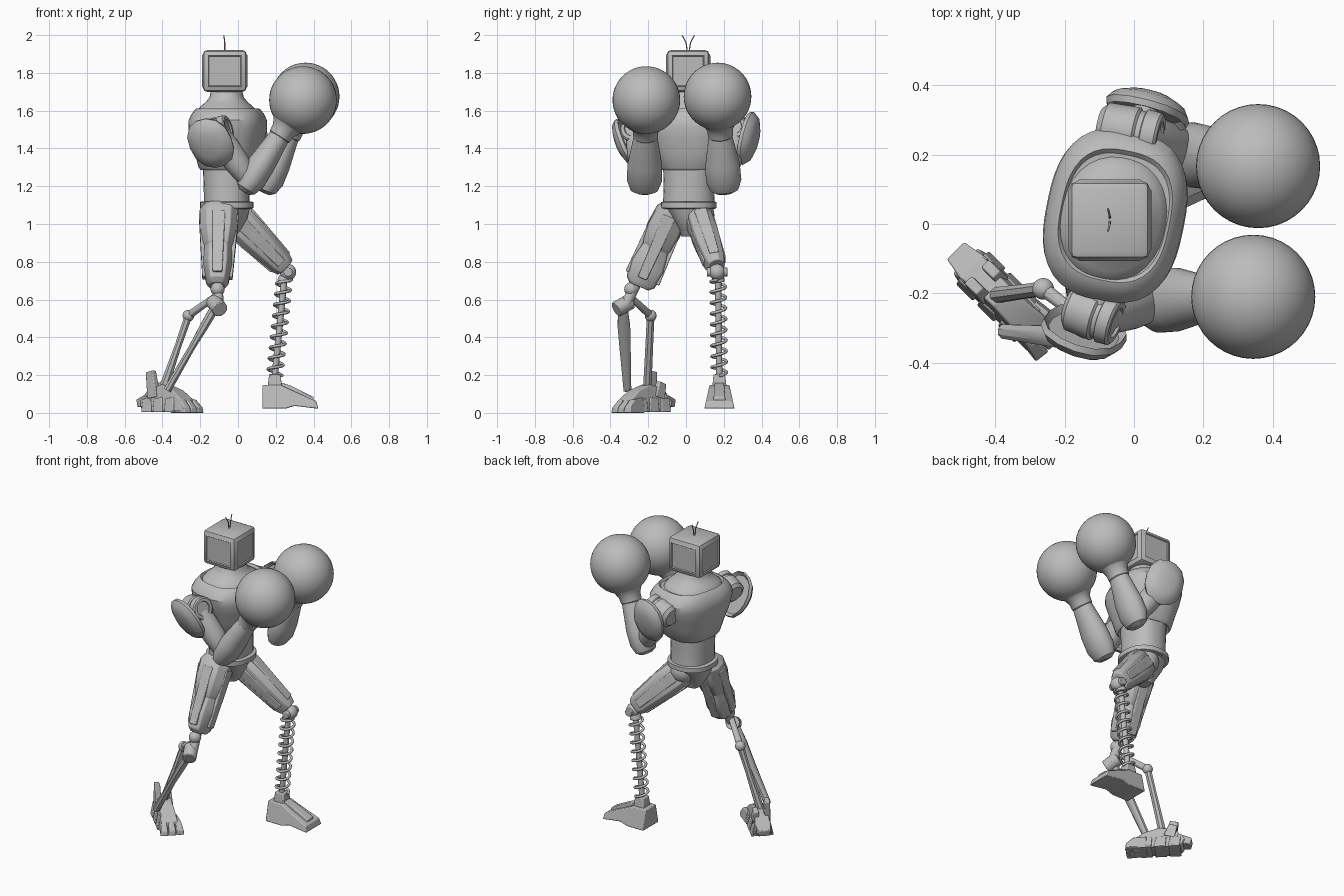
import bpy, bmesh, math
from mathutils import Vector, Matrix

if "Cube" in bpy.data.objects:
    bpy.data.objects.remove(bpy.data.objects["Cube"])

GREY = (0.5, 0.5, 0.5, 1)
metal = bpy.data.materials.new("plain_grey")
metal.use_nodes = True
metal.diffuse_color = GREY
metal.node_tree.nodes["Principled BSDF"].inputs["Base Color"].default_value = GREY


def finish(name, bm, bevel=0):
    bmesh.ops.recalc_face_normals(bm, faces=bm.faces)
    me = bpy.data.meshes.new(name)
    bm.to_mesh(me)
    bm.free()
    me.materials.append(metal)
    ob = bpy.data.objects.new(name, me)
    bpy.context.collection.objects.link(ob)
    if bevel:
        mod = ob.modifiers.new("bevel", "BEVEL")
        mod.width, mod.segments = bevel, 2
    bpy.ops.object.select_all(action="DESELECT")
    ob.select_set(True)
    bpy.context.view_layer.objects.active = ob
    bpy.ops.object.shade_smooth_by_angle(angle=math.radians(32))
    return ob


def frame(p0, p1, ref):
    w = (Vector(p1) - Vector(p0)).normalized()
    u = Vector(ref)
    u = (u - w * u.dot(w)).normalized()
    return u, w.cross(u), w


def loft(name, p0, p1, rings, sides=32, ref=(1, 0, 0), power=2, bevel=0):
    """Skin rings (t, half width along ref, half width across) from p0 to p1."""
    u, v, w = frame(p0, p1, ref)
    a, b = Vector(p0), Vector(p1)
    bm = bmesh.new()
    rows = []
    for t, ru, rv in rings:
        row = []
        for i in range(sides):
            ang = math.tau * (i + 0.5) / sides
            c, s = math.cos(ang), math.sin(ang)
            k = (abs(c) ** power + abs(s) ** power) ** (-1 / power)
            row.append(bm.verts.new(a.lerp(b, t) + u * ru * c * k + v * rv * s * k))
        rows.append(row)
    for lo, hi in zip(rows, rows[1:]):
        for i in range(sides):
            j = (i + 1) % sides
            bm.faces.new((lo[i], lo[j], hi[j], hi[i]))
    bm.faces.new(rows[0])
    bm.faces.new(rows[-1])
    return finish(name, bm, bevel)


def bar(name, p0, p1, hu, hv, ref=(1, 0, 0), taper=1, bevel=0.005):
    k = math.sqrt(2)
    return loft(name, p0, p1, [(0, hu * k, hv * k), (1, hu * k * taper, hv * k * taper)],
                4, ref, 2, bevel)


def rod(name, p0, p1, r0, r1, ref=(1, 0, 0), sides=20, bevel=0.004):
    return loft(name, p0, p1, [(0, r0, r0), (1, r1, r1)], sides, ref, 2, bevel)


def ball(name, loc, r):
    bm = bmesh.new()
    bmesh.ops.create_uvsphere(bm, u_segments=40, v_segments=24, radius=r,
                              matrix=Matrix.Translation(loc))
    return finish(name, bm)


def prism(name, profile, half, loc, yaw, top=0.6, bevel=0.005):
    """Side profile pulled sideways and narrowed towards its top."""
    bm = bmesh.new()
    height = max(z for x, z in profile)
    sides = []
    for s in (-1, 1):
        sides.append([bm.verts.new((x, s * half * (1 - (1 - top) * z / height), z))
                      for x, z in profile])
    n = len(profile)
    for i in range(n):
        j = (i + 1) % n
        bm.faces.new((sides[0][i], sides[0][j], sides[1][j], sides[1][i]))
    for s in sides:
        bm.faces.new(s)
    ob = finish(name, bm, bevel)
    ob.location, ob.rotation_euler.z = loc, yaw
    return ob


def tube(name, pts, r):
    cu = bpy.data.curves.new(name, "CURVE")
    cu.dimensions, cu.bevel_depth, cu.bevel_resolution = "3D", r, 2
    cu.use_fill_caps = True
    sp = cu.splines.new("POLY")
    sp.points.add(len(pts) - 1)
    for p, q in zip(sp.points, pts):
        p.co = (*q, 1)
    cu.materials.append(metal)
    ob = bpy.data.objects.new(name, cu)
    bpy.context.collection.objects.link(ob)


def stack(name, rings, centre=(-0.06, 0.015), **kw):
    """Upright body section; rings are (height, depth, width)."""
    lo, hi = rings[0][0], rings[-1][0]
    return loft(name, (*centre, lo), (*centre, hi),
                [((z - lo) / (hi - lo), a, b) for z, a, b in rings], **kw)


# Head: chamfered box with a shallow stepped panel on each side
bm = bmesh.new()
bmesh.ops.create_cube(bm, size=1, matrix=Matrix.Translation((-0.07, 0.011, 1.81))
                      @ Matrix.Diagonal((0.23, 0.224, 0.22, 1)))
bmesh.ops.bevel(bm, geom=bm.edges[:], offset=0.02, segments=2, affect="EDGES", profile=0.5)
bm.normal_update()
panels = [f for f in bm.faces if f.calc_area() > 0.02 and abs(f.normal.z) < 0.1]
for rim, depth in ((0.012, 0.006), (0.006, -0.006)):
    bmesh.ops.inset_individual(bm, faces=panels, thickness=rim, depth=depth)
finish("head", bm)
for tag, s in (("left", 1), ("right", -1)):
    tube(tag + "_antenna", [(-0.07, 0.012 + s * 0.004, 1.91), (-0.07, 0.012 + s * 0.012, 1.96),
                            (-0.075, 0.012 + s * 0.032, 1.998)], 0.003)

# Torso
TWIST = (0.98, -0.2, 0)
stack("neck", [(1.56, 0.168, 0.195), (1.605, 0.15, 0.176), (1.625, 0.134, 0.152),
               (1.645, 0.11, 0.122), (1.67, 0.09, 0.096), (1.72, 0.078, 0.082)],
      ref=TWIST, power=2.2)
stack("chest", [(1.31, 0.12, 0.13), (1.285, 0.138, 0.15), (1.30, 0.15, 0.165), (1.38, 0.17, 0.192),
                (1.45, 0.19, 0.22), (1.51, 0.2, 0.242), (1.55, 0.197, 0.248),
                (1.58, 0.184, 0.232), (1.605, 0.167, 0.206), (1.612, 0.158, 0.19),
                (1.6, 0.15, 0.178)], centre=(-0.054, 0.024), sides=48, ref=TWIST, power=2.7)
stack("abdomen", [(1.08, 0.12, 0.14), (1.13, 0.121, 0.136), (1.2, 0.122, 0.133),
                  (1.34, 0.128, 0.138)], power=2.3)
stack("belt", [(1.08, 0.13, 0.135), (1.085, 0.142, 0.148), (1.115, 0.142, 0.148),
               (1.12, 0.13, 0.135)], power=2.3)
stack("pelvis", [(0.935, 0.045, 0.04), (0.97, 0.075, 0.05), (1.03, 0.11, 0.09),
                 (1.09, 0.125, 0.13)], sides=16, power=2.5)

# Arms: shoulder drum, shield, upper arm, forearm, cuff and glove
ARMS = {
    "right": dict(drum=((-0.19, -0.235, 1.47), (-0.05, -0.285, 1.51)), elbow=(0.065, -0.22, 1.222),
                  glove=(0.344, -0.21, 1.656), plate=(-0.14, -0.295, 1.435), out=(-0.27, -0.85, -0.42)),
    "left": dict(drum=((-0.1, 0.285, 1.49), (0.075, 0.25, 1.52)), elbow=(0.165, 0.2, 1.222),
                 glove=(0.358, 0.167, 1.675), plate=(0.035, 0.311, 1.457), out=(0.25, 0.95, -0.2)),
}
for tag, arm in ARMS.items():
    d0, d1 = map(Vector, arm["drum"])
    elbow, glove = Vector(arm["elbow"]), Vector(arm["glove"])
    mid = d0.lerp(d1, 0.5)
    loft(tag + "_shoulder_drum", d0, d1, [(0, 0.05, 0.05), (0.1, 0.07, 0.07), (0.6, 0.074, 0.074),
         (0.64, 0.066, 0.066), (0.72, 0.066, 0.066), (0.74, 0.073, 0.073), (0.96, 0.07, 0.07),
         (1, 0.062, 0.062), (1, 0.045, 0.045), (0.95, 0.042, 0.042)], ref=(0, 0, 1))
    rod(tag + "_shoulder_link", (-0.06, mid.y * 0.5, 1.5), mid, 0.06, 0.06)
    loft(tag + "_upper_arm", mid, elbow, [(0, 0.06, 0.06), (0.3, 0.07, 0.068), (0.6, 0.068, 0.068),
         (0.9, 0.055, 0.06), (1, 0.04, 0.045)])
    axis = (glove - elbow).normalized()
    wrist = glove - axis * 0.2
    loft(tag + "_forearm", elbow - axis * 0.062, wrist, [(0, 0.03, 0.045), (0.05, 0.055, 0.075),
         (0.2, 0.074, 0.094), (0.45, 0.073, 0.092), (0.8, 0.06, 0.07), (1, 0.053, 0.058)])
    loft(tag + "_glove_cuff", wrist - axis * 0.04, glove, [(0, 0.052, 0.055), (0.05, 0.062, 0.066),
         (0.2, 0.065, 0.068), (0.35, 0.085, 0.085), (0.5, 0.12, 0.12), (0.7, 0.13, 0.13)])
    ball(tag + "_glove", glove, 0.179)
    base, out = Vector(arm["plate"]), Vector(arm["out"]).normalized()
    loft(tag + "_shoulder_shield", base, base + out * 0.064, [(0.3, 0.12, 0.1), (0, 0.138, 0.116),
         (0.3, 0.143, 0.122), (0.7, 0.122, 0.104), (1, 0.07, 0.06)],
         sides=14, ref=(-0.25, 0, 1), power=2.3)
    rod(tag + "_shield_mount", mid, base + out * 0.025, 0.035, 0.035)

# Thighs: tapered armour with raised strips
THIGHS = {
    "right": ((-0.1, -0.06, 1.1), (-0.11, -0.25, 0.67), (1, 0, 0),
              [(0, 0.08, 0.06), (0.08, 0.104, 0.085), (0.3, 0.1, 0.094), (0.5, 0.083, 0.084),
               (0.53, 0.074, 0.075), (0.6, 0.076, 0.084), (0.75, 0.077, 0.096), (0.95, 0.06, 0.08),
               (1, 0.045, 0.055)]),
    "left": ((-0.035, 0.06, 1.055), (0.248, 0.16, 0.772), (0.6, 0, 0.7),
             [(0, 0.075, 0.05), (0.12, 0.095, 0.07), (0.4, 0.092, 0.074), (0.6, 0.083, 0.07),
              (0.9, 0.07, 0.058), (1, 0.056, 0.045)]),
}
for tag, (hip, knee, ref, rings) in THIGHS.items():
    loft(tag + "_thigh", hip, knee, rings, sides=10, ref=ref, power=2.6, bevel=0.004)
    u, v, w = frame(hip, knee, ref)
    hip, knee = Vector(hip), Vector(knee)
    for n, (du, dv) in enumerate(((1, 0), (-1, 0), (0, 1), (0, -1))):
        def at(t, swell):
            i = max(k for k in range(len(rings)) if rings[k][0] <= t)
            return hip.lerp(knee, t) + u * du * rings[i][1] * swell + v * dv * rings[i][2] * swell
        bar(f"{tag}_thigh_strip_{n}", at(0.14, 0.9), at(0.9, 0.92),
            0.012 if du else 0.034, 0.034 if du else 0.012, ref, 0.75)
ball("right_hip_joint", (-0.08, -0.06, 1.06), 0.085)
ball("left_hip_joint", (-0.03, 0.07, 1.05), 0.08)

# Left lower leg: knee ball, spring around a post, wedge foot
ball("left_knee", (0.265, 0.165, 0.745), 0.043)
rod("left_knee_pin", (0.265, 0.11, 0.745), (0.265, 0.22, 0.745), 0.024, 0.024)
top, foot = Vector((0.245, 0.17, 0.71)), Vector((0.195, 0.176, 0.2))
rod("left_shin_post", top, foot, 0.017, 0.017)
rod("spring_cap", top + Vector((0.002, 0, 0.015)), top - Vector((0.002, 0, 0.015)), 0.03, 0.036)
u, v, w = frame(top, foot, (1, 0, 0))
STEPS, TURNS = 240, 9
coil = []
for i in range(STEPS + 1):
    a = math.tau * TURNS * i / STEPS
    coil.append(top.lerp(foot, i / STEPS) + (u * math.cos(a) + v * math.sin(a)) * 0.039)
tube("left_shin_spring", coil, 0.008)
bar("left_ankle", (0.195, 0.178, 0.1), (0.195, 0.176, 0.205), 0.042, 0.042, taper=0.72)
prism("left_foot", [(-0.07, 0), (-0.07, 0.125), (0.03, 0.125), (0.08, 0.1), (0.215, 0.04),
                    (0.225, 0), (0.1, 0.015), (0.05, 0)], 0.08, (0.2, 0.177, 0.022), 0, 0.66)
prism("left_foot_ridge", [(-0.02, 0.05), (0.03, 0.138), (0.08, 0.122), (0.2, 0.062), (0.2, 0.03)],
      0.035, (0.2, 0.177, 0.022), 0, 0.7)

# Right lower leg: knee joints and paired struts
ball("right_knee", (-0.108, -0.29, 0.655), 0.037)
rod("right_knee_link", (-0.108, -0.26, 0.69), (-0.105, -0.325, 0.56), 0.027, 0.03)
rod("right_knee_drum", (-0.13, -0.295, 0.59), (-0.095, -0.37, 0.548), 0.042, 0.042)
loft("front_strut", (-0.115, -0.335, 0.57), (-0.375, -0.31, 0.12),
     [(0, 0.026, 0.026), (0.25, 0.024, 0.036), (0.5, 0.018, 0.032), (1, 0.022, 0.022)], 8)
rod("rear_strut_top", (-0.115, -0.3, 0.62), (-0.262, -0.187, 0.515), 0.018, 0.022, sides=8)
ball("rear_strut_joint", (-0.262, -0.187, 0.515), 0.031)
loft("rear_strut", (-0.262, -0.187, 0.515), (-0.395, -0.205, 0.13),
     [(0, 0.022, 0.022), (0.4, 0.019, 0.022), (1, 0.026, 0.024)], 8)

# Right foot: wedge body, split toes, heel fins and side armour
HEADING = -math.pi / 4
SOLE = Vector((-0.36, -0.232, 0))
turn = Matrix.Rotation(HEADING, 3, "Z")
prism("right_foot", [(-0.16, 0.02), (-0.18, 0.06), (-0.12, 0.13), (-0.03, 0.15), (0.06, 0.12),
                     (0.13, 0.07), (0.14, 0.01), (-0.08, 0.005)], 0.06, SOLE, HEADING, 0.6)
for n, side in enumerate((-1, 0, 1)):
    prism(f"right_toe_{n}", [(-0.05, 0), (-0.05, 0.08), (0.03, 0.07), (0.07, 0.03), (0.075, 0)],
          0.024, SOLE + turn @ Vector((0.1, side * 0.04 + 0.01, 0)), HEADING + side * 0.12, 0.6)
    prism(f"right_foot_block_{n}", [(-0.035, 0), (-0.04, 0.07), (0.02, 0.08), (0.035, 0)],
          0.068, SOLE + turn @ Vector((side * 0.085 - 0.03, 0, 0.004)), HEADING, 0.75)
for side in (-1, 1):
    start = SOLE + turn @ Vector((-0.085, side * 0.034, 0.08))
    end = SOLE + turn @ Vector((-0.11, side * 0.034, 0.19 - 0.03 * side))
    bar(f"heel_fin_{side}", start, end, 0.034, 0.02, turn @ Vector((1, 0, 0)), 0.75)
bar("heel_spur", SOLE + turn @ Vector((-0.13, 0, 0.07)), SOLE + turn @ Vector((-0.215, 0, 0.05)),
    0.03, 0.05, (0, 0, 1), 0.7)
